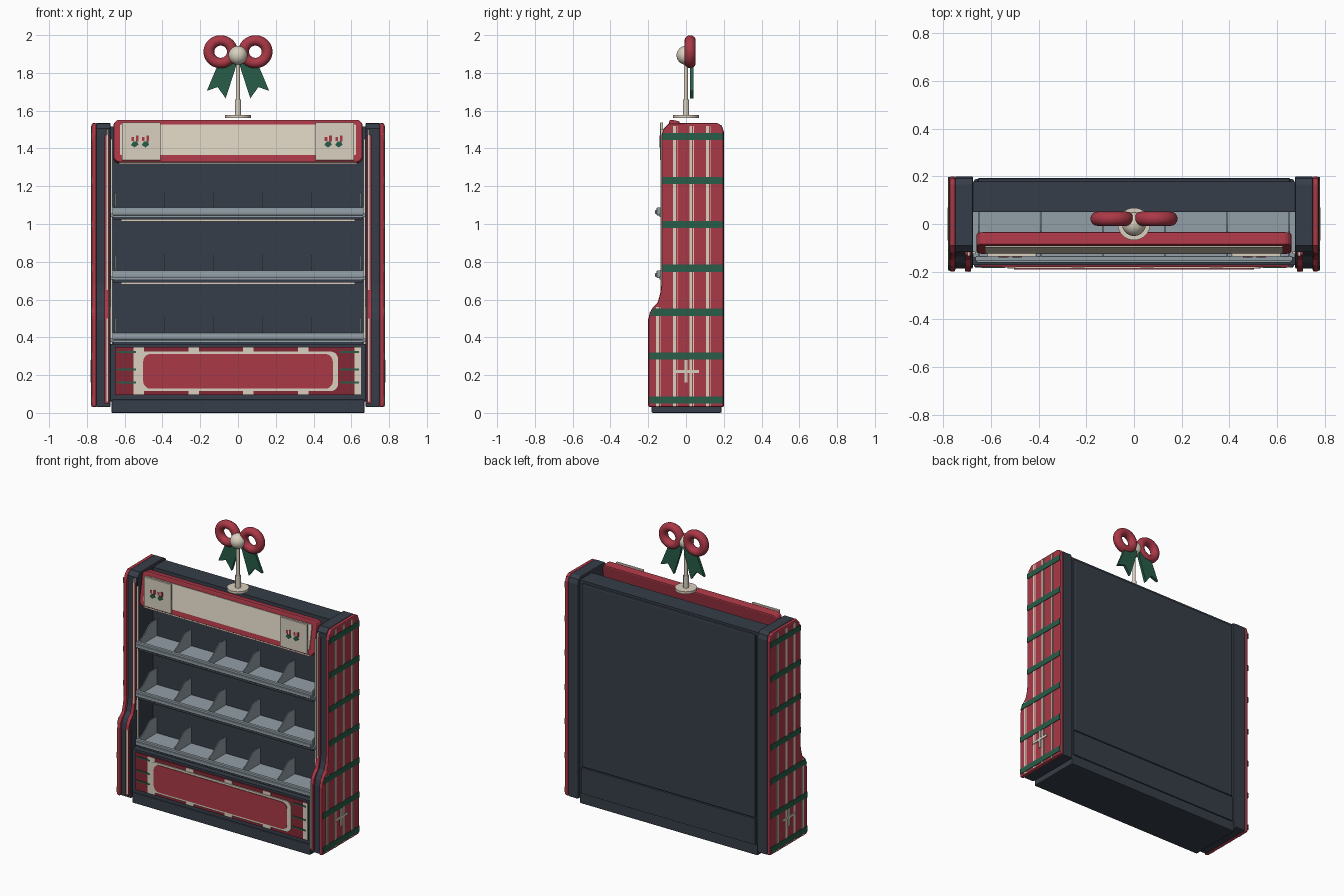
import bpy, bmesh, math

old = bpy.data.objects.get("Cube")
if old:
    bpy.data.objects.remove(old, do_unlink=True)


def material(name, rgb):
    m = bpy.data.materials.new(name)
    m.use_nodes = True
    m.diffuse_color = (*rgb, 1)
    m.node_tree.nodes["Principled BSDF"].inputs["Base Color"].default_value = (*rgb, 1)
    return m


RED = material("red", (.40, .040, .062))
DEEP = material("deep red", (.23, .022, .036))
CREAM = material("cream", (.70, .64, .53))
DARK = material("charcoal blue", (.037, .047, .065))
GREY = material("blue grey", (.29, .345, .385))
GREEN = material("green", (.021, .107, .065))


def prism(name, pts, axis, a, b, mat, bevel=0):
    """Extrude a 2D outline along X (outline is y,z) or Y (outline is x,z)."""
    place = (lambda p, d: (d, *p)) if axis == "X" else (lambda p, d: (p[0], d, p[1]))
    bm = bmesh.new()
    lo = [bm.verts.new(place(p, a)) for p in pts]
    hi = [bm.verts.new(place(p, b)) for p in pts]
    bm.faces.new(lo)
    bm.faces.new(hi[::-1])
    for i in range(len(pts)):
        j = (i + 1) % len(pts)
        bm.faces.new((lo[i], hi[i], hi[j], lo[j]))
    bmesh.ops.recalc_face_normals(bm, faces=bm.faces)
    me = bpy.data.meshes.new(name)
    bm.to_mesh(me)
    bm.free()
    me.materials.append(mat)
    ob = bpy.data.objects.new(name, me)
    bpy.context.collection.objects.link(ob)
    if bevel:
        mod = ob.modifiers.new("bevel", "BEVEL")
        mod.width, mod.segments = bevel, 2
        mod.angle_limit = math.radians(50)
    return ob


def box(name, x, y, z, mat, bevel=0):
    return prism(name, [(x[0], z[0]), (x[1], z[0]), (x[1], z[1]), (x[0], z[1])],
                 "Y", *y, mat, bevel)


def rounded(hx, z0, z1, r):
    pts = []
    for k, (cx, cz) in enumerate([(hx - r, z1 - r), (r - hx, z1 - r),
                                  (r - hx, z0 + r), (hx - r, z0 + r)]):
        for i in range(6):
            a = math.pi / 2 * (k + i / 5)
            pts.append((cx + r * math.cos(a), cz + r * math.sin(a)))
    return pts


def finish(name, mat):
    ob = bpy.context.object
    ob.name = name
    ob.data.materials.append(mat)
    bpy.ops.object.shade_smooth_by_angle()
    return ob


# Side profile, front edge from bottom to top
FRONT = [(-.2, .03), (-.2, .49), (-.192, .53), (-.175, .56), (-.15, .585),
         (-.137, .63), (-.13, .68), (-.13, 1.47)]
CROWN = [(-.118, 1.505), (-.09, 1.533), (.165, 1.535), (.19, 1.52), (.2, 1.49), (.2, .03)]


def front_y(z):
    for (y0, z0), (y1, z1) in zip(FRONT, FRONT[1:]):
        if z0 <= z <= z1:
            return y0 + (y1 - y0) * (z - z0) / (z1 - z0)
    return FRONT[-1][0]


for s, side in ((1, "left"), (-1, "right")):
    # Side walls: dark core, red outer skin
    core = [(y + .013, z) for y, z in FRONT] + CROWN
    prism(side + "_wall", core, "X", s * .675, s * .75, DARK, .006)
    prism(side + "_skin", FRONT + CROWN, "X", s * .748, s * .775, RED, .01)
    # Front trim with pale edging
    edge = [(y, max(z, .05)) for y, z in FRONT]
    prism(side + "_trim", edge + [(y + .03, z) for y, z in edge[::-1]],
          "X", s * .684, s * .708, RED)
    for n, (z0, z1) in enumerate([(.06, .5), (.58, 1.5)]):
        y = front_y(z1) - .004
        box(f"{side}_trim_edging_{n}", (s * .687, s * .697), (y, y + .02), (z0, z1), CREAM)
    box(side + "_light_strip", (s * .664, s * .676), (-.125, -.115), (.09, 1.45), CREAM)
    # Plaid: pale vertical lines under green bands
    for n, y in enumerate((-.158, -.068, .018, .107)):
        top = .56 if n == 0 else 1.52
        for k, (off, w) in enumerate(((0, .014), (.02, .004))):
            prism(f"{side}_plaid_line_{n}_{k}",
                  [(y + off, .035), (y + off + w, .035), (y + off + w, top), (y + off, top)],
                  "X", s * .774, s * .777, CREAM)
    for n in range(7):
        z = .068 + n * .2325
        z0, z1 = z - .019, z + .019
        prism(f"{side}_plaid_band_{n}",
              [(front_y(z0) + .006, z0), (.197, z0), (.197, z1), (front_y(z1) + .006, z1)],
              "X", s * .774, s * .779, GREEN)
    # Cross ornament
    for k, (hy, hz) in enumerate(((.07, .008), (.008, .06))):
        prism(f"{side}_cross_{k}", [(-hy, .22 - hz), (hy, .22 - hz), (hy, .22 + hz), (-hy, .22 + hz)],
              "X", s * .774, s * .781, CREAM)

# Carcass
box("plinth", (-.67, .67), (-.182, .188), (0, .07), DARK, .006)
box("back_body", (-.68, .68), (.05, .178), (.06, 1.515), DARK)
box("back_panel", (-.655, .655), (.17, .192), (.25, 1.5), DARK, .01)
box("lower_back_panel", (-.655, .655), (.17, .192), (.07, .247), DARK, .004)
box("lower_cabinet", (-.68, .68), (-.172, .06), (.06, .365), DARK)

# Plaid lower front
box("lower_front", (-.65, .65), (-.18, -.17), (.095, .35), DEEP)
for n in range(5):
    x = -.525 + n * .29
    hw = .028 if n < 4 else .018
    box(f"front_column_{n}", (x - hw, x + hw), (-.183, -.178), (.098, .348), CREAM)
for n, z in enumerate((.16, .23, .322)):
    for s in (-1, 1):
        box(f"front_green_line_{n}", (s * .64, s * .54), (-.185, -.178), (z - .005, z + .005), GREEN)
prism("front_plate_border", rounded(.53, .115, .325, .04), "Y", -.187, -.178, CREAM)
prism("front_plate", rounded(.502, .128, .312, .04), "Y", -.191, -.185, RED)

# Shelves with lips, dividers and under-shelf lights
for n, z in enumerate((.405, .735, 1.068)):
    box(f"shelf_{n}", (-.675, .675), (-.14, .055), (z - .03, z - .012), GREY)
    box(f"shelf_support_{n}", (-.66, .66), (-.135, .055), (z - .045, z - .03), DARK)
    box(f"shelf_lip_{n}", (-.665, .665), (-.155, -.135), (z - .022, z + .02), GREY, .003)
    box(f"price_rail_{n}", (-.66, .66), (-.163, -.15), (z - .016, z + .006), GREY, .003)
    if n:
        box(f"shelf_light_{n}", (-.62, .62), (-.12, -.1), (z - .056, z - .045), CREAM)
    outline = [(-.138, z - .012), (-.138, z + .02), (-.1, z + .035), (-.06, z + .065),
               (-.03, z + .092), (0, z + .1), (.05, z + .1), (.05, z - .012)]
    for k in range(6):
        x = -.65 + k * .26
        prism(f"divider_{n}_{k}", outline, "X", x - .003, x + .003, GREY)

# Leaning header sign
def lean(ob):
    ob.location = (0, -.107, 1.44)
    ob.rotation_euler.x = math.radians(-10)
    return ob


lean(prism("header_frame", rounded(.66, -.115, .115, .035), "Y", 0, .055, RED, .008))
lean(prism("header_face", rounded(.625, -.077, .087, .008), "Y", -.006, .01, CREAM))
box("header_light", (-.63, .63), (-.12, -.09), (1.317, 1.327), CREAM)

# Header tiles with leaf-and-berry motif
for s in (-1, 1):
    c = s * .512
    box("header_tile", (c - .103, c + .103), (-.137, -.122), (1.337, 1.537), CREAM, .003)
    for dx in (-.035, .022):
        x = c + dx
        box("motif_berry", (x - .018, x - .004), (-.14, -.136), (1.44, 1.46), RED)
        box("motif_sprig", (x + .006, x + .02), (-.14, -.136), (1.438, 1.468), RED)
        prism("motif_leaf", [(x - .02, 1.418), (x, 1.405), (x + .02, 1.42), (x + .012, 1.437),
                             (x - .008, 1.436)], "Y", -.141, -.136, GREEN)

# Topper stand
for name, r, z0, z1 in (("stand_disc", .068, 1.562, 1.578), ("stand_socket", .017, 1.57, 1.66),
                        ("stand_pole", .011, 1.65, 1.88)):
    bpy.ops.mesh.primitive_cylinder_add(vertices=32, radius=r, depth=z1 - z0,
                                        location=(0, 0, (z0 + z1) / 2))
    finish(name, CREAM)
bpy.ops.mesh.primitive_uv_sphere_add(segments=32, ring_count=16, radius=.05, location=(0, 0, 1.893))
finish("bow_knot", CREAM)

# Bow loops and ribbon tails
for s in (-1, 1):
    bpy.ops.mesh.primitive_torus_add(major_segments=40, minor_segments=16, major_radius=.061,
                                     minor_radius=.028, location=(s * .092, .022, 1.912),
                                     rotation=(math.pi / 2, 0, 0))
    finish("bow_loop", RED).scale = (1.02, .98, 1.05)
    tail = [(.01, 1.87), (.1, 1.86), (.165, 1.705), (.108, 1.725), (.065, 1.665), (.012, 1.83)]
    prism("ribbon_tail", [(s * x, z) for x, z in tail], "Y", .022, .04, GREEN)
